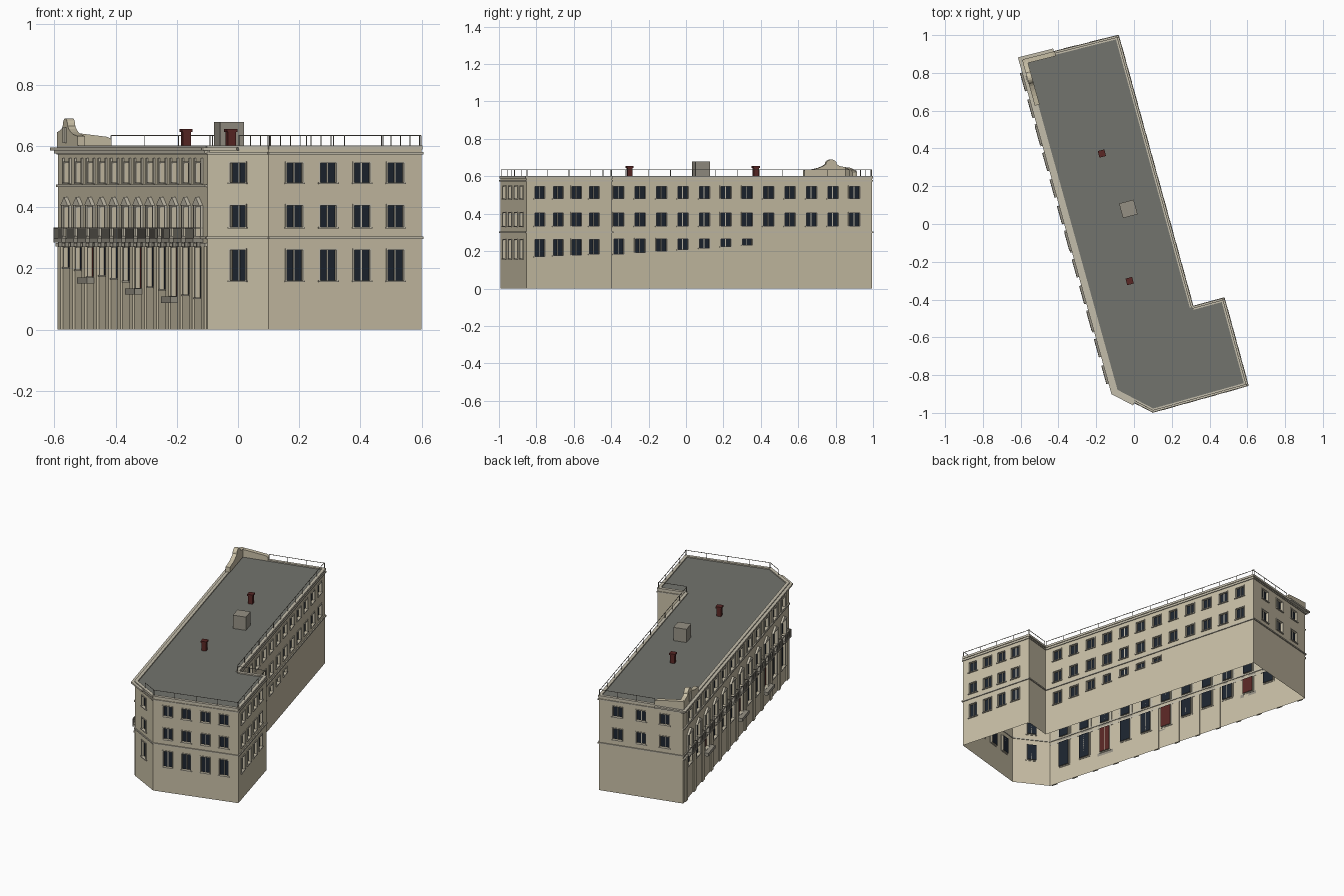
import bpy, bmesh, math
from mathutils import Matrix, Vector

if "Cube" in bpy.data.objects:
    bpy.data.objects.remove(bpy.data.objects["Cube"])

COL = {"stone": (.58, .52, .38, 1), "trim": (.55, .51, .41, 1), "glass": (.012, .018, .028, 1),
       "roof": (.17, .175, .155, 1), "red": (.1, .02, .018, 1), "grey": (.3, .28, .23, 1)}
MATS = {}
for n, c in COL.items():
    MATS[n] = bpy.data.materials.new(n)
    MATS[n].diffuse_color = c
parts = {}


def bm_of(name, mat):
    return parts.setdefault((name, mat), bmesh.new())


def poly(key, M, pts):
    bm = bm_of(*key)
    return bm.faces.new([bm.verts.new(M @ Vector(p)) for p in pts])


def prism(key, M, prof, y0, y1):
    # profile in (u, z), extruded through the wall thickness
    poly(key, M, [(u, y0, z) for u, z in prof])
    poly(key, M, [(u, y1, z) for u, z in reversed(prof)])
    for (a, b), (c, d) in zip(prof, prof[1:] + prof[:1]):
        poly(key, M, [(a, y0, b), (a, y1, b), (c, y1, d), (c, y0, d)])


def box(key, M, u0, u1, y0, y1, z0, z1):
    prism(key, M, [(u0, z0), (u1, z0), (u1, z1), (u0, z1)], y0, y1)


def frame_of(p, q):
    # local axes: u along wall, -y outward, z up
    d = Vector((q[0] - p[0], q[1] - p[1], 0))
    M = Matrix.Translation((p[0], p[1], 0)) @ Matrix.Rotation(math.atan2(d.y, d.x), 4, 'Z')
    return M, d.length


def wall(name, M, L, holes, top=.6):
    # flat wall with rectangular openings, reveals, panes and frames
    us = sorted({0, L} | {h[0] for h in holes} | {h[1] for h in holes})
    zs = sorted({0, top} | {h[2] for h in holes} | {h[3] for h in holes})
    for a, b in zip(us, us[1:]):
        for c, d in zip(zs, zs[1:]):
            m, n = (a + b) / 2, (c + d) / 2
            if not any(h[0] < m < h[1] and h[2] < n < h[3] for h in holes):
                poly((name, "stone"), M, [(a, 0, c), (b, 0, c), (b, 0, d), (a, 0, d)])
    e = .012
    for a, b, c, d, mat in holes:
        ring = [(a, c), (b, c), (b, d), (a, d)]
        for (u, z), (v, w) in zip(ring, ring[1:] + ring[:1]):
            poly((name, "stone"), M, [(u, 0, z), (u, e, z), (v, e, w), (v, 0, w)])
        poly(("window_panes" if mat == "glass" else "doors", mat), M, [(u, e, z) for u, z in ring])
        k, f = ("window_frames", "trim"), .005
        box(k, M, (a + b) / 2 - .002, (a + b) / 2 + .002, .008, e, c, d)
        for s in (a - f, b):
            box(k, M, s, s + f, -.004, .003, c, d)
        box(k, M, a - f, b + f, -.004, .003, d, d + f)
        box(k, M, a - f - .002, b + f + .002, -.007, .003, c - f, c)


A, G, F, E = (-.588, .868), (-.1, -.888), (.1, -.993), (.6, -.853)
D, C, B = (.475, -.395), (.31, -.44), (-.085, .995)
ROWS = [(.16, .26), (.335, .405), (.48, .545)]


def plain_holes(centres, w, rows=ROWS):
    return [(u - w / 2, u + w / 2, c, d, "glass") for u in centres for c, d in rows]


def bands(M, L):
    # string course, cornice and parapet
    box(("string_course", "trim"), M, -.004, L + .004, -.006, .004, .296, .304)
    box(("cornice", "trim"), M, -.004, L + .004, -.005, .004, .572, .58)
    box(("parapet", "trim"), M, 0, L, -.004, .015, .588, .601)


# long decorated left facade: 12 bays over a sloping street
M, L = frame_of(A, G)
bay = L * .0802
cent = [L * .062 + i * bay for i in range(12)]
doors = (2, 6, 9)
holes = []
for i, u in enumerate(cent):
    low = .205 - .1 * i / 11 - (.014 if i in doors else 0)
    holes += [(u - .034, u + .034, low, .268, "red" if i in doors else "glass"),
              (u - .03, u + .03, .306, .4, "glass"), (u - .028, u + .028, .48, .545, "glass")]
    # pointed window heads with side pilasters
    prism(("pediments", "trim"), M, [(u - .045, .405), (u + .045, .405), (u + .03, .415),
                                     (u, .434), (u - .03, .415)], -.012, .002)
    for s in (-.042, .042):
        box(("window_pilasters", "trim"), M, u + s - .005, u + s + .005, -.008, .002, .304, .405)
        box(("window_pilasters", "trim"), M, u + s - .005, u + s + .005, -.006, .002, .475, .56)
    # balconies: slab, brackets, railing
    box(("balcony_slabs", "grey"), M, u - .05, u + .05, -.034, 0, .285, .298)
    for s in (-.04, .04):
        prism(("balcony_brackets", "grey"), M, [(u + s - .005, .27), (u + s + .005, .27),
              (u + s + .005, .286), (u + s - .005, .286)], -.02, 0)
    box(("balcony_rails", "grey"), M, u - .05, u + .05, -.034, -.03, .33, .334)
    for s in (-.05, .047):
        box(("balcony_rails", "grey"), M, u + s, u + s + .003, -.034, 0, .33, .334)
    for j in range(9):
        v = u - .05 + j * .0121
        box(("balcony_rails", "grey"), M, v, v + .003, -.034, -.031, .298, .33)
    if i in doors:
        box(("door_landings", "grey"), M, u - .06, u + .06, -.032, 0, low - .022, low - .002)
wall("left_wall", M, L, holes)
bands(M, L)
for i in range(13):
    v = min(max(cent[0] + (i - .5) * bay, .018), L - .018)
    box(("ground_pilasters", "stone"), M, v - .018, v + .018, -.008, .002, 0, .272)
box(("left_band", "trim"), M, 0, L, -.009, .002, .272, .283)
box(("left_band", "trim"), M, 0, L, -.008, .002, .466, .474)
box(("left_cornice", "trim"), M, -.02, L + .01, -.022, .015, .585, .595)
box(("left_cornice", "trim"), M, -.01, L + .005, -.012, .01, .575, .585)
# curved gable crest at the rear corner
hump = [(.1 - .03 * math.cos(math.pi * k / 8), .665 + .025 * math.sin(math.pi * k / 8)) for k in range(9)]
hump = [(0, .6), (0, .645), (.03, .65), (.055, .655)] + hump + \
       [(.145, .655), (.17, .645), (.2, .638), (.25, .632), (.25, .6)]
prism(("gable_crest", "stone"), M, hump[::-1], -.004, .022)
box(("crest_niche", "trim"), M, .085, .115, -.009, 0, .61, .66)

# chamfered corner
M, L = frame_of(G, F)
wall("corner_wall", M, L, plain_holes([L / 2], .055))
bands(M, L)
box(("left_cornice", "trim"), M, -.01, L * .52, -.02, .015, .585, .595)

# front wall
M, L = frame_of(F, E)
wall("front_wall", M, L, plain_holes([L * t for t in (.17, .39, .61, .83)], .054))
bands(M, L)

# right wing wall, with sills following the ground
M, L = frame_of(E, D)
uc = [L * t for t in (.155, .37, .585, .79)]
wall("wing_wall", M, L, plain_holes(uc, .055, ROWS[1:]) +
     [h for i, u in enumerate(uc) for h in plain_holes([u], .055, [(.172 + .004 * i, .262)])])
bands(M, L)

# notch wall
M, L = frame_of(D, C)
wall("notch_wall", M, L, [])
bands(M, L)

# long right wall
M, L = frame_of(C, B)
uc = [L * (.056 + .0798 * i) for i in range(12)]
wall("right_wall", M, L, plain_holes(uc, .058, ROWS[1:]) +
     [h for i, u in enumerate(uc[:7]) for h in plain_holes([u], .056, [(.184 + .0083 * i, .264)])])
bands(M, L)

# rear wall
M, L = frame_of(B, A)
wall("rear_wall", M, L, plain_holes([L * t for t in (.22, .5, .78)], .058, ROWS[1:]))
bands(M, L)
box(("left_cornice", "trim"), M, L - .17, L + .02, -.02, .015, .585, .595)
prism(("gable_crest", "stone"), M, [(L - .175, .6), (L, .6), (L, .648), (L - .06, .642),
                                    (L - .16, .63), (L - .175, .622)], -.004, .022)

# roof deck
I = Matrix.Identity(4)
poly(("roof", "roof"), I, [(x, y, .594) for x, y in (A, G, F, E, D, C, B)])

# roof railing
for p, q, t0, t1 in ((G, F, .5, 1), (F, E, 0, 1), (E, D, 0, 1), (D, C, 0, 1), (C, B, 0, 1), (B, A, 0, .66)):
    M, L = frame_of(p, q)
    a, b = L * t0, L * t1
    k = ("roof_railing", "grey")
    box(k, M, a, b, .005, .0075, .633, .6355)
    n = max(1, round((b - a) / .12))
    for i in range(n + 1):
        u = a + (b - a) * i / n
        box(k, M, u - .0012, u + .0012, .005, .0075, .6, .634)

# chimneys and roof hut
ang = math.radians(15)


def at(x, y):
    return Matrix.Translation((x, y, 0)) @ Matrix.Rotation(ang, 4, 'Z')


for x, y in ((-.17, .373), (-.023, -.302)):
    box(("chimneys", "red"), at(x, y), -.014, .014, -.014, .014, .59, .648)
    box(("chimney_caps", "red"), at(x, y), -.018, .018, -.018, .018, .645, .655)
box(("roof_hut", "grey"), at(-.03, .08), -.04, .04, -.04, .04, .59, .678)

for (name, mat), bm in parts.items():
    bmesh.ops.remove_doubles(bm, verts=bm.verts, dist=1e-5)
    if name not in ("roof", "window_panes", "doors") and not name.endswith("wall"):
        bmesh.ops.recalc_face_normals(bm, faces=bm.faces)
    me = bpy.data.meshes.new(name)
    bm.to_mesh(me)
    bm.free()
    me.materials.append(MATS[mat])
    bpy.context.collection.objects.link(bpy.data.objects.new(name, me))

for m in bpy.data.materials:
    if m.users and not m.is_grease_pencil:
        m.use_nodes = True
        m.node_tree.nodes["Principled BSDF"].inputs["Base Color"].default_value = m.diffuse_color
